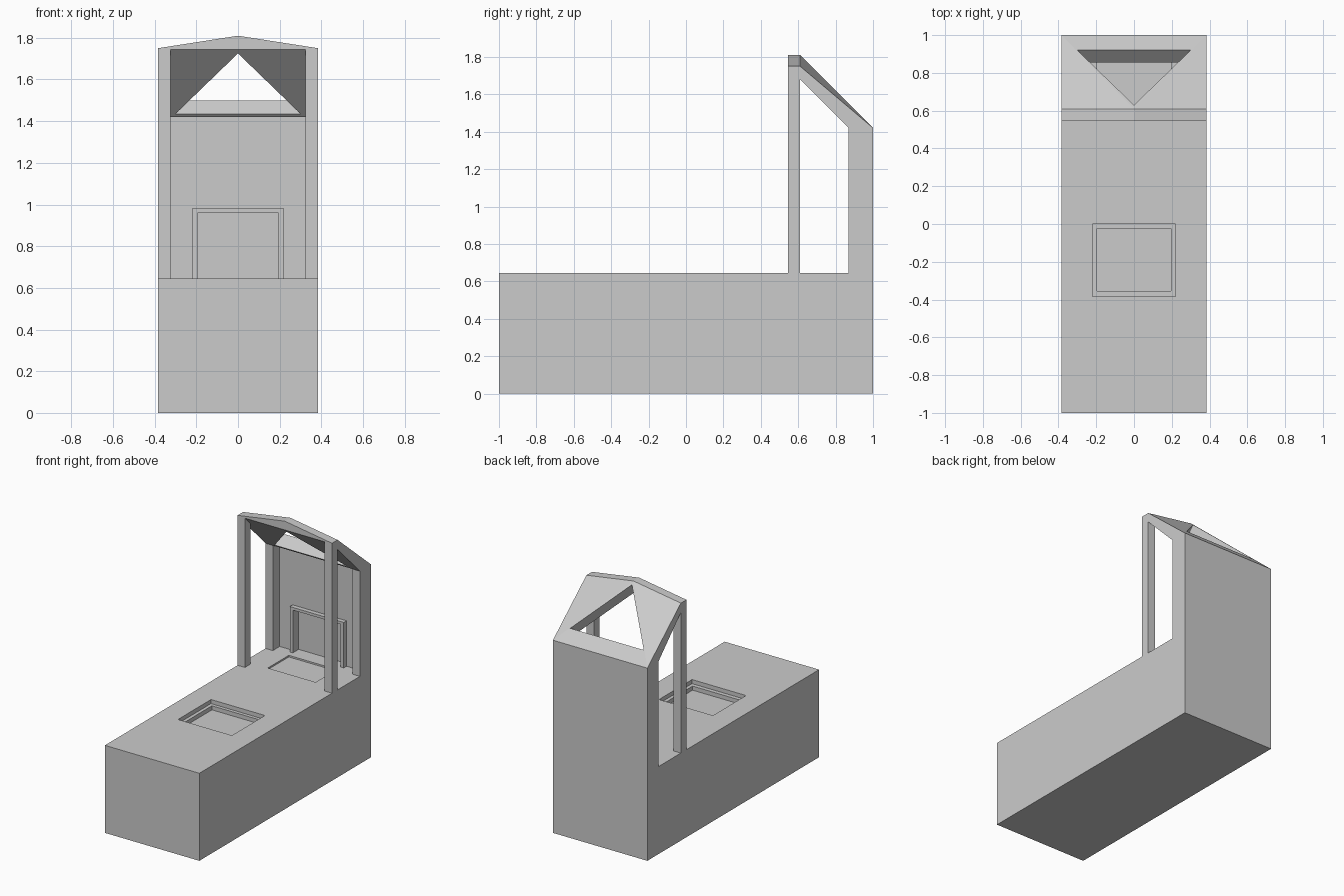
import bpy
import bmesh
from mathutils import Vector

old = bpy.data.objects.get("Cube")
if old:
    bpy.data.objects.remove(old, do_unlink=True)

grey = bpy.data.materials.new("plain_grey")
grey.use_nodes = True
grey.diffuse_color = (0.6, 0.6, 0.6, 1)
grey.node_tree.nodes["Principled BSDF"].inputs["Base Color"].default_value = (0.6, 0.6, 0.6, 1)


def prism(name, base, along):
    """Solid made by sweeping a polygon of points along a vector."""
    bm = bmesh.new()
    face = bm.faces.new([bm.verts.new(p) for p in base])
    swept = bmesh.ops.extrude_face_region(bm, geom=[face])["geom"]
    moved = [v for v in swept if isinstance(v, bmesh.types.BMVert)]
    bmesh.ops.translate(bm, verts=moved, vec=along)
    bmesh.ops.recalc_face_normals(bm, faces=bm.faces[:])
    mesh = bpy.data.meshes.new(name)
    bm.to_mesh(mesh)
    bm.free()
    obj = bpy.data.objects.new(name, mesh)
    mesh.materials.append(grey)
    bpy.context.collection.objects.link(obj)
    return obj


def side_prism(name, profile, half):
    """Symmetric solid from a y-z profile."""
    return prism(name, [(-half, y, z) for y, z in profile], (2 * half, 0, 0))


def block(name, half, y0, y1, z0, z1):
    return side_prism(name, [(y0, z0), (y1, z0), (y1, z1), (y0, z1)], half)


def cut(target, cutter):
    cutter.hide_render = True
    mod = target.modifiers.new("cut", 'BOOLEAN')
    mod.operation = 'DIFFERENCE'
    mod.solver = 'EXACT'
    mod.object = cutter
    bpy.context.view_layer.objects.active = target
    bpy.ops.object.modifier_apply(modifier=mod.name)
    bpy.data.objects.remove(cutter, do_unlink=True)


W, FLOOR, EAVE, RIDGE = 0.385, 0.645, 1.75, 1.81
POST0, POST1, JAMB, WALL = 0.545, 0.61, 0.87, 0.95
INNER, LOW, UNDER = 0.325, 1.42, 2.29   # roof underside is the plane y + z = UNDER

# Plinth, rear wall and canopy as one solid
shell = side_prism("plinth_and_canopy", [
    (-1, 0), (1, 0), (1, LOW), (POST1, EAVE), (POST0, EAVE),
    (POST0, FLOOR), (-1, FLOOR)], W)

# Raise the middle of the canopy into a shallow gable
bm = bmesh.new()
bm.from_mesh(shell.data)
bmesh.ops.bisect_plane(bm, geom=bm.verts[:] + bm.edges[:] + bm.faces[:],
                       plane_co=(0, 0, 0), plane_no=(1, 0, 0))
for v in bm.verts:
    if abs(v.co.x) < 0.001 and v.co.z > EAVE - 0.01:
        v.co.z = RIDGE


def vert_at(*p):
    return min(bm.verts, key=lambda v: (v.co - Vector(p)).length)


for x in (-W, W):
    bmesh.ops.connect_verts(bm, verts=[vert_at(0, POST1, RIDGE), vert_at(x, 1, LOW)])
bm.to_mesh(shell.data)
bm.free()

# Space between posts, open sides and the recess in the rear wall
cut(shell, side_prism("room_cutter", [
    (0.5, FLOOR), (WALL, FLOOR), (WALL, LOW), (JAMB, LOW), (0.5, UNDER - 0.5)], INNER))
cut(shell, side_prism("side_cutter", [
    (POST1, FLOOR), (JAMB, FLOOR), (JAMB, LOW), (POST1, UNDER - POST1)], 1))

# Triangular roof opening, square to the slope
hole = [(0, 0.63, 1.79), (0.3, 0.92, 1.5), (-0.3, 0.92, 1.5)]
lift = Vector((0, 0.1, 0.1))
cut(shell, prism("roof_cutter", [Vector(p) + lift for p in hole], lift * -2.3))

# Stepped basin, floor panel and doorway niche
cut(shell, block("basin_cutter", 0.22, -0.385, 0, FLOOR - 0.03, 0.7))
cut(shell, block("basin_step_cutter", 0.195, -0.355, -0.025, FLOOR - 0.06, 0.7))
cut(shell, block("panel_cutter", 0.195, 0.625, 0.87, FLOOR - 0.012, 0.7))
cut(shell, block("niche_cutter", 0.195, 0.9, 0.985, FLOOR, 0.96))

# Door frame standing proud of the wall
side_y = (0.917, WALL)
frame = block("door_frame", 0.22, *side_y, FLOOR, 0.98)
cut(frame, block("frame_cutter", 0.195, 0.8, 1, 0.6, 0.96))
